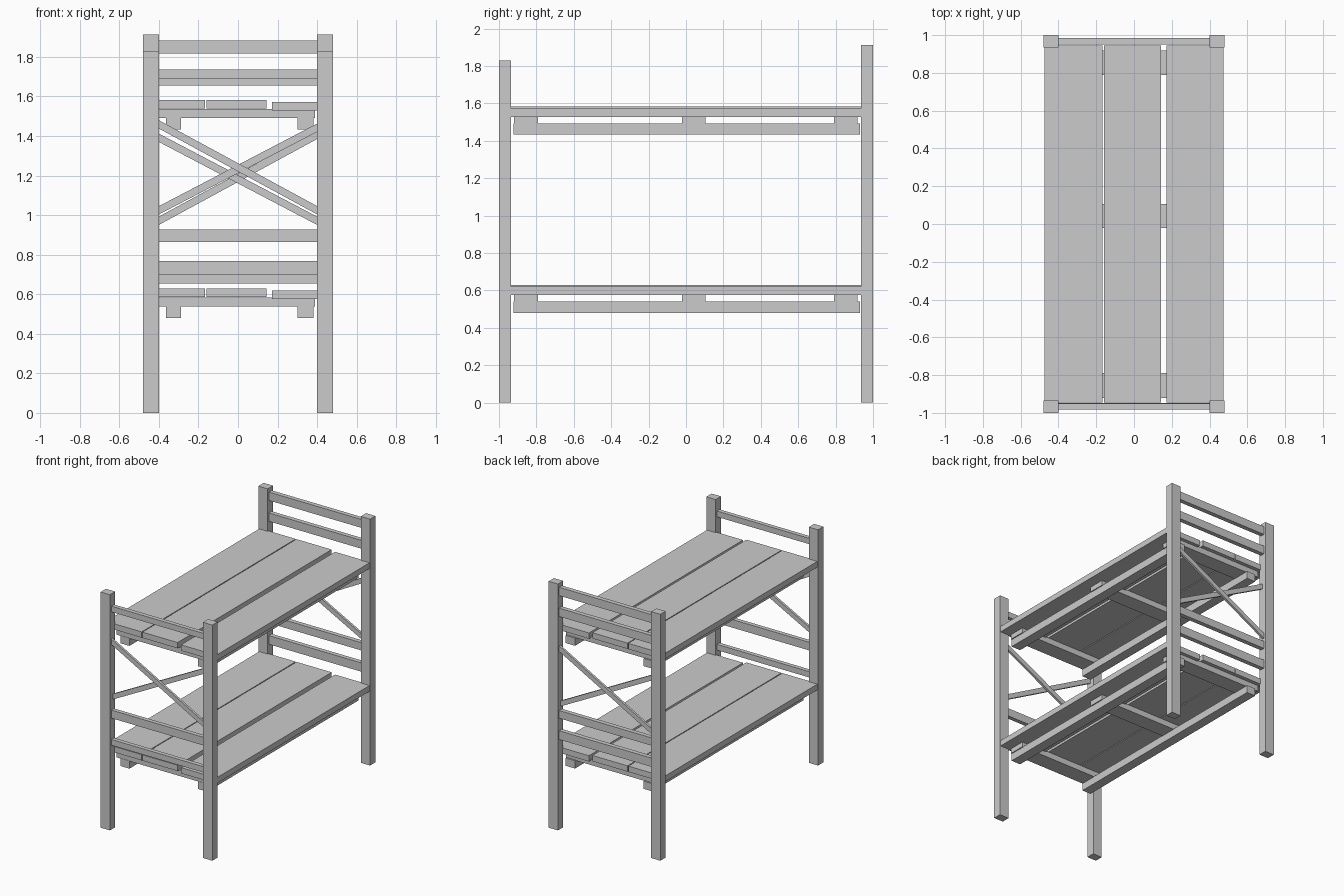
import bpy

if "Cube" in bpy.data.objects:
    bpy.data.objects.remove(bpy.data.objects["Cube"])


def prism(name, profile, y0, y1):
    """Extrude an x-z outline from y0 to y1."""
    n = len(profile)
    verts = [(x, y, z) for y in (y0, y1) for x, z in profile]
    faces = [tuple(range(n)), tuple(range(2 * n - 1, n - 1, -1))]
    faces += [(i, i + n, (i + 1) % n + n, (i + 1) % n) for i in range(n)]
    mesh = bpy.data.meshes.new(name)
    mesh.from_pydata(verts, [], faces)
    obj = bpy.data.objects.new(name, mesh)
    bpy.context.collection.objects.link(obj)
    return obj


def box(name, x0, x1, y0, y1, z0, z1):
    return prism(name, [(x0, z0), (x1, z0), (x1, z1), (x0, z1)], y0, y1)


def brace(name, left_z, right_z, y0, y1, h=0.042):
    """Diagonal bar between the posts; the z values are its top edge."""
    x = 0.41
    return prism(name, [(-x, left_z - h), (x, right_z - h),
                        (x, right_z), (-x, left_z)], y0, y1)


# Corner posts, taller at the back
for x0, x1, side in ((-0.48, -0.40, "left"), (0.40, 0.48, "right")):
    box(f"front_post_{side}", x0, x1, -1.0, -0.935, 0, 1.83)
    box(f"back_post_{side}", x0, x1, 0.935, 1.0, 0, 1.913)

# Horizontal end rails
for z0, z1 in ((1.69, 1.735), (0.865, 0.928), (0.655, 0.70)):
    box("front_rail", -0.41, 0.41, -0.983, -0.95, z0, z1)
for z0, z1 in ((1.817, 1.882), (1.655, 1.72), (0.865, 0.925), (0.70, 0.768)):
    box("back_rail", -0.41, 0.41, 0.95, 0.985, z0, z1)

# Crossed braces at each end
brace("front_brace_falling", 1.485, 1.04, -0.983, -0.965)
brace("front_brace_rising", 1.04, 1.468, -0.965, -0.947)
brace("back_brace_falling", 1.417, 0.987, 0.949, 0.967)
brace("back_brace_rising", 0.987, 1.432, 0.967, 0.985)

# Two bunk decks: planks, cross battens and side beams
for level, z in (("lower", 0.63), ("upper", 1.583)):
    for x0, x1, drop in ((-0.473, -0.166, 0), (-0.159, 0.143, 0), (0.172, 0.475, 0.01)):
        box(f"{level}_plank", x0, x1, -0.945, 0.945, z - drop - 0.045, z - drop)
    for y0, y1 in ((-0.92, -0.79), (-0.022, 0.105), (0.79, 0.918)):
        box(f"{level}_batten", -0.40, 0.39, y0, y1, z - 0.093, z - 0.047)
    for x0, x1 in ((-0.363, -0.287), (0.302, 0.382)):
        box(f"{level}_side_beam", x0, x1, -0.922, 0.93, z - 0.15, z - 0.09)
